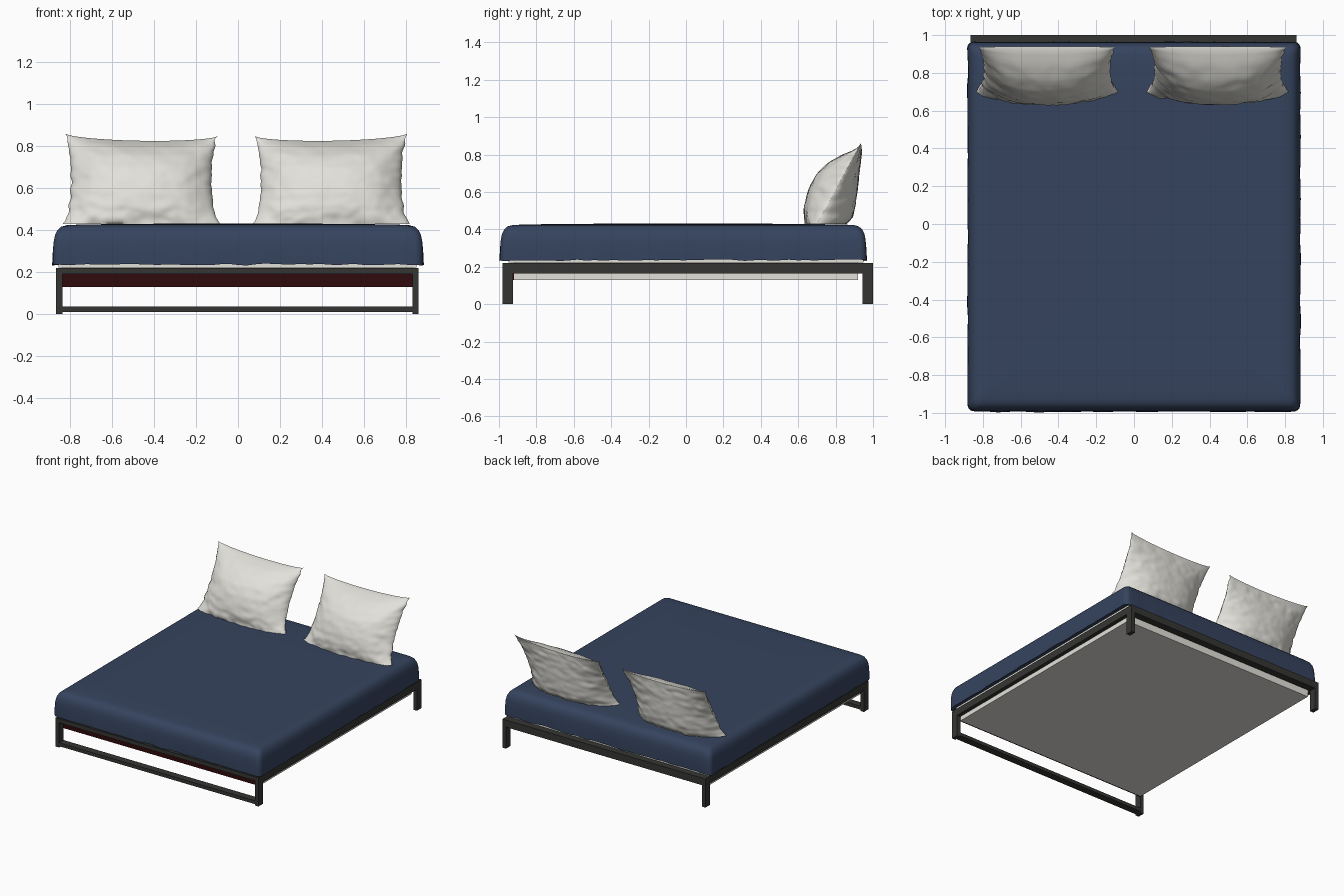
import bpy, bmesh, math, random
from mathutils import Vector, noise

if "Cube" in bpy.data.objects:
    bpy.data.objects.remove(bpy.data.objects["Cube"])

random.seed(4)


def material(name, rgb):
    m = bpy.data.materials.new(name)
    m.diffuse_color = (*rgb, 1)
    m.use_nodes = True
    m.node_tree.nodes["Principled BSDF"].inputs["Base Color"].default_value = m.diffuse_color
    return m


NAVY = material("navy fabric", (0.036, 0.057, 0.112))
CREAM = material("cream linen", (0.76, 0.75, 0.70))
STEEL = material("dark steel", (0.036, 0.036, 0.034))
MAROON = material("maroon board", (0.030, 0.003, 0.004))


def finish(bm, name, mat, smooth=None):
    bmesh.ops.recalc_face_normals(bm, faces=bm.faces)
    me = bpy.data.meshes.new(name)
    bm.to_mesh(me)
    bm.free()
    me.materials.append(mat)
    ob = bpy.data.objects.new(name, me)
    bpy.context.collection.objects.link(ob)
    if smooth:
        bpy.ops.object.select_all(action='DESELECT')
        ob.select_set(True)
        bpy.context.view_layer.objects.active = ob
        bpy.ops.object.shade_smooth_by_angle(angle=math.radians(smooth))
    return ob


def box(name, x, y, z, mat):
    bm = bmesh.new()
    bmesh.ops.create_cube(bm, size=1)
    for v in bm.verts:
        v.co = [lo + (c + 0.5) * (hi - lo) for c, (lo, hi) in zip(v.co, (x, y, z))]
    return finish(bm, name, mat)


# Steel frame: legs, rails and the low bar across the foot end
XL, XR, W = -0.865, 0.86, 0.03
for side, x in (("left", (XL, XL + W)), ("right", (XR - W, XR))):
    box(f"front_leg_{side}", x, (-0.98, -0.925), (0, 0.165), STEEL)
    box(f"back_leg_{side}", x, (0.945, 1.0), (0, 0.165), STEEL)
    box(f"side_rail_{side}", x, (-0.98, 1.0), (0.165, 0.22), STEEL)
inner = (XL + W, XR - W)
box("front_rail", inner, (-0.98, -0.925), (0.19, 0.22), STEEL)
box("back_rail", inner, (0.945, 1.0), (0.165, 0.22), STEEL)
box("front_low_bar", inner, (-0.98, -0.925), (0.01, 0.036), STEEL)

# Base under the mattress, with a coloured board at the foot end
box("under_box", inner, (-0.92, 0.92), (0.13, 0.222), CREAM)
box("front_board", inner, (-0.929, -0.92), (0.13, 0.19), MAROON)
box("mattress_base", (-0.855, 0.85), (-0.95, 0.95), (0.222, 0.24), CREAM)


# Mattress cover: stacked rounded-rectangle loops
def outline(hx, hy, r, n=40, arc=6):
    pts = []
    corners = [(1, 1), (-1, 1), (-1, -1), (1, -1)]
    for k, (sx, sy) in enumerate(corners):
        cx, cy = sx * (hx - r), sy * (hy - r)
        for i in range(arc + 1):
            a = math.pi / 2 * (k + i / arc)
            pts.append(Vector((cx + r * math.cos(a), cy + r * math.sin(a), 0)))
        nx, ny = corners[(k + 1) % 4]
        a = math.pi / 2 * (k + 1)
        end = Vector((nx * (hx - r) + r * math.cos(a), ny * (hy - r) + r * math.sin(a), 0))
        start = pts[-1]
        pts += [start.lerp(end, i / n) for i in range(1, n)]
    return pts


profile = [(0.10, 0.238), (0.02, 0.246), (0.006, 0.240), (0.0, 0.236), (0.0, 0.262), (0.001, 0.30),
           (0.004, 0.345), (0.010, 0.375), (0.022, 0.400), (0.040, 0.416),
           (0.065, 0.423), (0.12, 0.426), (0.30, 0.429), (0.60, 0.431)]
bm = bmesh.new()
rings = []
for k, (inset, z) in enumerate(profile):
    ring = []
    for p in outline(0.881 - inset, 0.979 - inset, 0.035 if inset < 0.2 else 0.03):
        hem = max(0, 1 - abs(k - 3) / 3)
        q = noise.noise(p * 9)
        out = Vector((p.x / 0.88, p.y / 0.98, 0)) * 0.007 * hem * q
        ring.append(bm.verts.new(p + out + Vector((0, -0.015, z + 0.008 * hem * noise.noise(p * 14)))))
    rings.append(ring)
for a, b in zip(rings, rings[1:]):
    for i in range(len(a)):
        j = (i + 1) % len(a)
        bm.faces.new((a[i], a[j], b[j], b[i]))
bm.faces.new(rings[0])
bm.faces.new(rings[-1])
finish(bm, "mattress", NAVY, 50)


def curve(points, t):
    for (t0, a), (t1, b) in zip(points, points[1:]):
        if t <= t1:
            s = (t - t0) / (t1 - t0)
            return a + (b - a) * s
    return points[-1][1]


# Leaning pillows: a front and a back skin bulging from a tilted seam
FRONT = [(0, 0.058), (0.08, 0.085), (0.2, 0.115), (0.35, 0.137), (0.5, 0.150),
         (0.65, 0.150), (0.8, 0.125), (0.92, 0.075), (1, 0.012)]
BACK = [(0, 0.155), (0.08, 0.168), (0.2, 0.155), (0.4, 0.120), (0.6, 0.082),
        (0.8, 0.045), (0.92, 0.02), (1, 0.004)]


def pillow(name, cx, mirror, seed):
    NU, NV = 48, 36
    bm = bmesh.new()

    def skin(points, sign):
        rows = []
        for j in range(NV + 1):
            v = j / NV
            row = []
            for i in range(NU + 1):
                u = 2 * i / NU - 1
                half = 0.362 - 0.028 * math.sin(math.pi * v) ** 0.7 + 0.012 * max(0, 1 - v * 9)
                x = u * half
                z = 0.43 + 0.423 * v - 0.028 * v ** 4 * (1 - u * u) ** 0.6 + 0.006 * v * u
                y = 0.70 + 0.235 * v
                fat = max(0, 1 - abs(u) ** 2.6) ** 0.75
                # creases gather near the seams
                edge = 0.25 + 0.75 * max(abs(u), abs(2 * v - 1)) ** 3
                crease = noise.noise(Vector((u * 4, v * 9, seed + sign)))
                crease += 0.5 * noise.noise(Vector((u * 9, v * 14, seed - sign)))
                fold = 0.014 * crease * edge * min(1, fat * 2)
                y += sign * (curve(points, v) * fat + fold * min(1, 6 * (1 - v)) + 0.001)
                x += 0.010 * abs(u) ** 6 * noise.noise(Vector((u, v * 12, seed)))
                row.append(bm.verts.new((cx + mirror * x, y, z)))
            rows.append(row)
        for a, b in zip(rows, rows[1:]):
            for i in range(NU):
                bm.faces.new((a[i], a[i + 1], b[i + 1], b[i]))
        return rows

    f, b = skin(FRONT, -1), skin(BACK, 1)
    # Join the two skins all the way round
    for j in (0, NV):
        for i in range(NU):
            bm.faces.new((f[j][i], f[j][i + 1], b[j][i + 1], b[j][i]))
    for i in (0, NU):
        for j in range(NV):
            bm.faces.new((f[j][i], f[j + 1][i], b[j + 1][i], b[j][i]))
    finish(bm, name, CREAM, 60)


pillow("pillow_left", -0.460, -1, 3.0)
pillow("pillow_right", 0.443, 1, 11.0)
